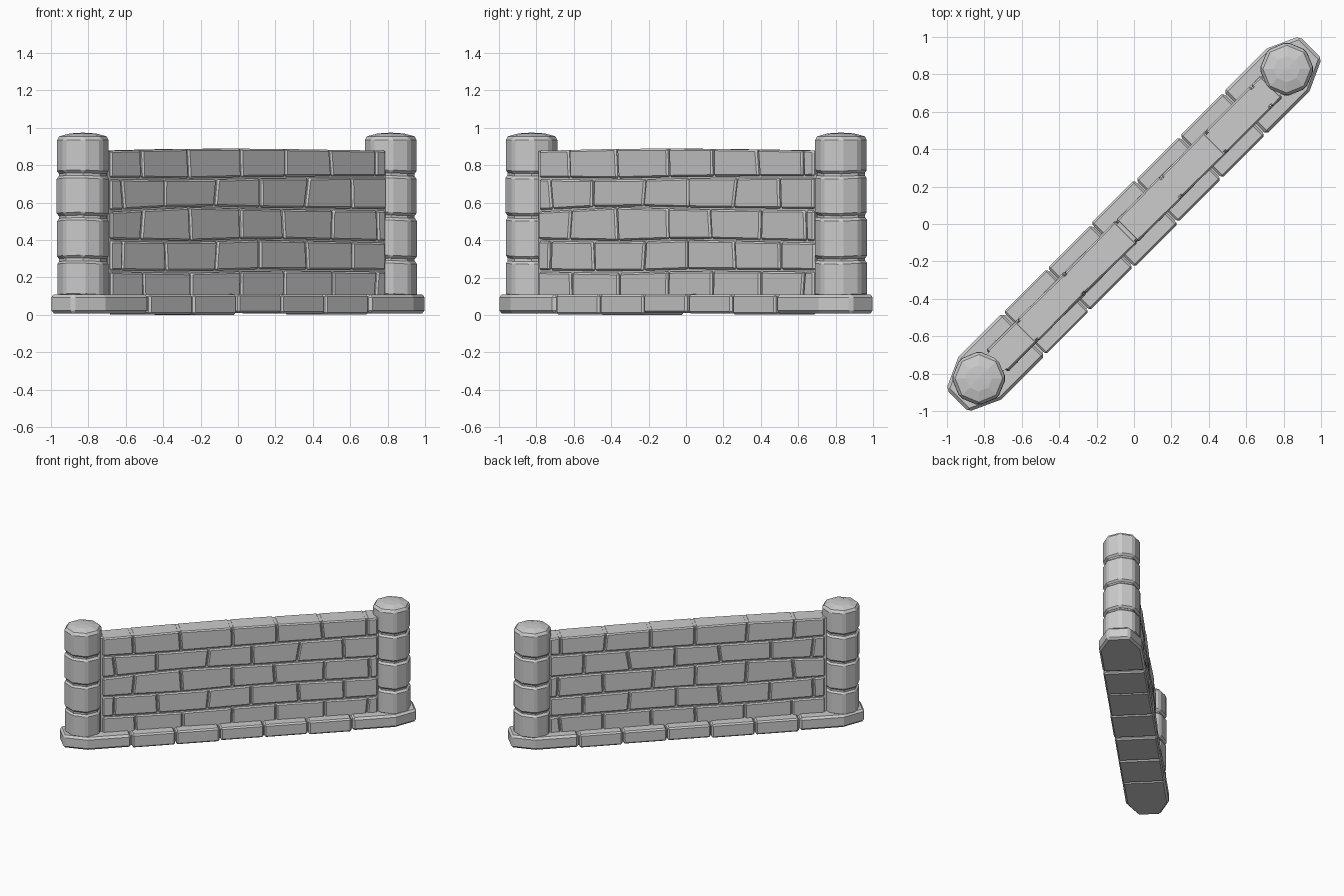
import bpy, bmesh, random
from math import radians, sin, cos, pi, sqrt

if "Cube" in bpy.data.objects:
    bpy.data.objects.remove(bpy.data.objects["Cube"])

random.seed(4)
TURN = radians(45)          # the wall runs along the x = y diagonal


def loft(name, rings, bevel=0.011):
    """Closed solid through rings of equal point count, turned onto the diagonal."""
    bm = bmesh.new()
    loops = [[bm.verts.new(p) for p in ring] for ring in rings]
    bm.faces.new(loops[0][::-1])
    bm.faces.new(loops[-1])
    for a, b in zip(loops, loops[1:]):
        n = len(a)
        for i in range(n):
            bm.faces.new((a[i], a[(i + 1) % n], b[(i + 1) % n], b[i]))
    bmesh.ops.recalc_face_normals(bm, faces=bm.faces)
    me = bpy.data.meshes.new(name)
    bm.to_mesh(me)
    bm.free()
    ob = bpy.data.objects.new(name, me)
    bpy.context.collection.objects.link(ob)
    ob.rotation_euler.z = TURN
    if bevel:
        m = ob.modifiers.new("bevel", 'BEVEL')
        m.width = bevel
        m.segments = 1
        m.limit_method = 'ANGLE'
        m.angle_limit = radians(30)
    return ob


def jit(a):
    return random.uniform(-a, a)


# Base stones: straight stones plus a tapered one at each end
W = 0.162
G = 0.004
cuts = [-0.83, -0.497, -0.163, 0.17, 0.503, 0.835]
for i in range(len(cuts) - 1):
    a, b = cuts[i] + G, cuts[i + 1] - G
    w, z0, z1 = W + jit(0.003), 0.006 + jit(0.006), 0.11 + jit(0.003)
    o = [(a, -w), (b, -w), (b, w), (a, w)]
    loft("base_stone", [[(x, y, z) for x, y in o] for z in (z0, z1)])
for s, c in ((-1, 0.83), (1, 0.835)):
    o = [(c + G, -W), (1.165, -W), (1.335, -0.084), (1.335, 0.084), (1.165, W), (c + G, W)]
    loft("base_end_stone", [[(s * x, y, z) for x, y in o] for z in (0.008, 0.11)], 0.016)
loft("base_core", [[(x, y, z) for x, y in ((-1, -.14), (1, -.14), (1, .14), (-1, .14))]
                   for z in (0.02, 0.098)], 0)

# Wall courses: heights of the wavy bed joints at four stations along the wall
US = [-1.05, -0.43, 0.1, 1.05]
BEDS = [(0.07, 0.07, 0.07, 0.07),
        (0.235, 0.228, 0.24, 0.235),
        (0.40, 0.392, 0.405, 0.39),
        (0.555, 0.58, 0.57, 0.562),
        (0.73, 0.725, 0.735, 0.738),
        (0.877, 0.888, 0.889, 0.878)]


def bed(k, u):
    for i in range(3):
        if u <= US[i + 1] or i == 2:
            t = (u - US[i]) / (US[i + 1] - US[i])
            return BEDS[k][i] + t * (BEDS[k][i + 1] - BEDS[k][i])


H = 0.08
ODD = [-1.04, -0.80, -0.44, -0.05, 0.27, 0.63, 0.97, 1.045]
EVEN = [-1.04, -0.95, -0.615, -0.24, 0.10, 0.445, 0.79, 1.045]
for k in range(5):
    joints = [(u, u) if abs(u) > 1 else (u + jit(0.015), u + jit(0.015))
              for u in (EVEN if k % 2 else ODD)]
    top_gap = 0 if k == 4 else 0.005
    for (a0, a1), (b0, b1) in zip(joints, joints[1:]):
        g = 0.004
        h0, h1 = H + jit(0.004), H + jit(0.004)
        rings = []
        for kk, a, b, dz in ((k, a0 + g, b0 - g, 0.005), (k + 1, a1 + g, b1 - g, -top_gap)):
            za, zb = bed(kk, a) + dz, bed(kk, b) + dz
            rings.append([(a, -h0, za), (b, -h1, zb), (b, h1, zb), (a, h0, za)])
        loft("wall_stone", rings, 0.009)

# Mortar core, flush with the top so joints only show at the faces
for a, b in zip(US, US[1:]):
    c = 0.064
    loft("wall_core", [[(a, -c, z0), (b, -c, z1), (b, c, z1), (a, c, z0)]
                       for z0, z1 in ((0.06, 0.06), (bed(5, a) - .001, bed(5, b) - .001))], 0)


# Round-ish octagonal end pillars
def octagon(cx, cy, r, z, tilt=0.0):
    return [(cx + r * cos(i * pi / 4), cy + r * sin(i * pi / 4),
             z + tilt * sin(i * pi / 2 + 0.6)) for i in range(8)]


for cx, cy in ((-1.17, 0.003), (1.163, 0.008)):
    levels = [0.09, 0.295, 0.525, 0.75]
    for z0, z1 in zip(levels, levels[1:]):
        r = 0.144 + jit(0.002)
        loft("pillar_stone", [octagon(cx, cy, r, z0 + 0.006, 0.004),
                              octagon(cx, cy, r, z1 - 0.006, 0.004)], 0.015)
    # domed top stone
    loft("pillar_cap", [octagon(cx, cy, 0.144, 0.756, 0.004), octagon(cx, cy, 0.144, 0.95),
                        octagon(cx, cy, 0.07, 0.97), octagon(cx, cy, 0.01, 0.974)], 0.016)
    loft("pillar_core", [octagon(cx, cy, 0.128, 0.09), octagon(cx, cy, 0.128, 0.8)], 0)
